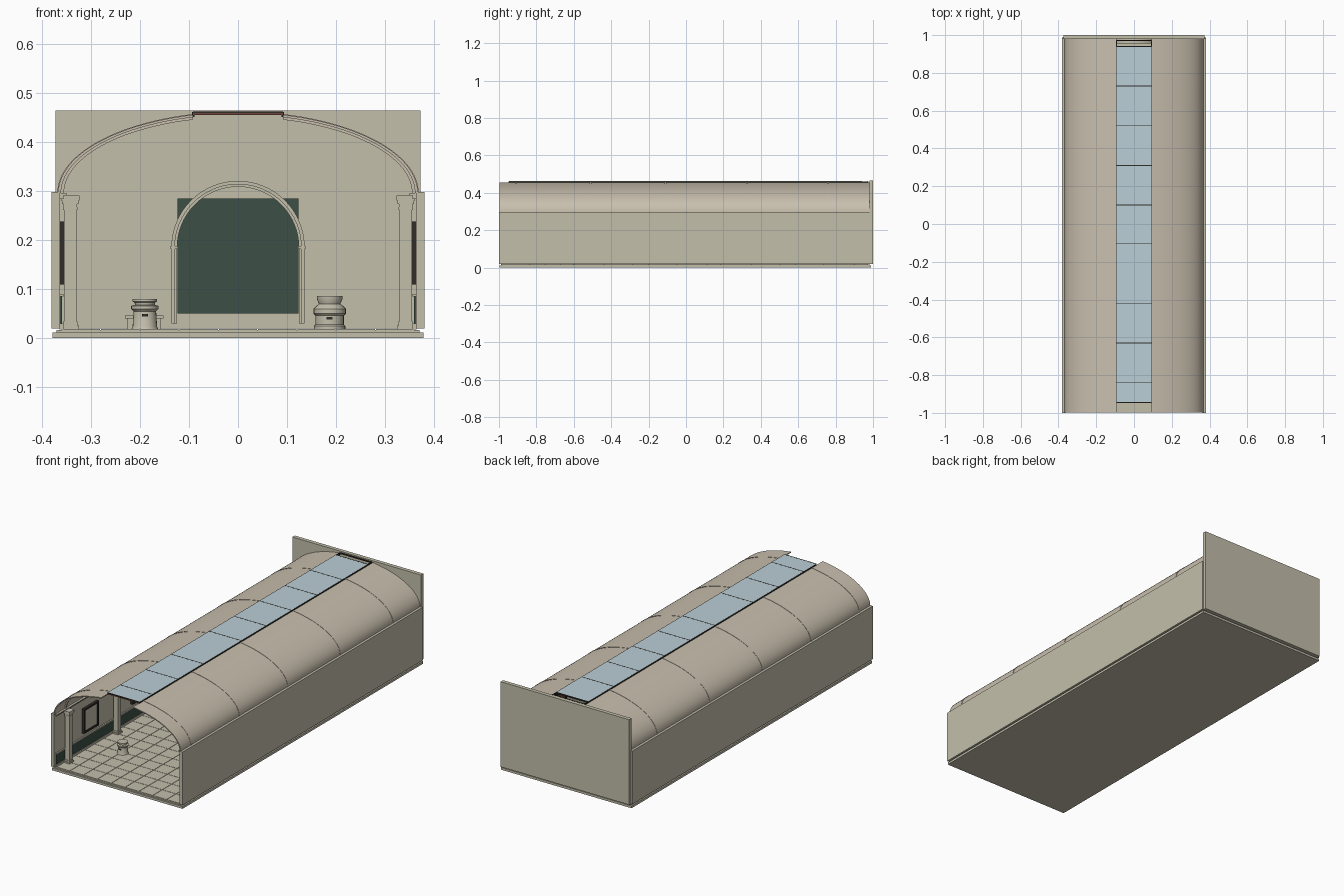
import bpy, bmesh
from math import sin, cos, pi, acos

if "Cube" in bpy.data.objects:
    bpy.data.objects.remove(bpy.data.objects["Cube"])


def material(name, *rgb):
    m = bpy.data.materials.new(name)
    m.use_nodes = True
    m.diffuse_color = (*rgb, 1)
    m.node_tree.nodes["Principled BSDF"].inputs["Base Color"].default_value = (*rgb, 1)
    return m


STONE = material("warm stone", .55, .52, .41)
PLASTER = material("vault plaster", .58, .52, .42)
GLASS = material("pale blue glass", .49, .62, .67)
GREEN = material("dark green", .046, .078, .058)
DARK = material("dark frame", .03, .025, .022)
BROWN = material("red brown trim", .16, .06, .04)


def finish(name, bm, mat, smooth=False):
    bmesh.ops.recalc_face_normals(bm, faces=bm.faces)
    mesh = bpy.data.meshes.new(name)
    bm.to_mesh(mesh)
    bm.free()
    mesh.materials.append(mat)
    ob = bpy.data.objects.new(name, mesh)
    bpy.context.collection.objects.link(ob)
    if smooth:
        bpy.ops.object.select_all(action="DESELECT")
        ob.select_set(True)
        bpy.context.view_layer.objects.active = ob
        bpy.ops.object.shade_smooth_by_angle(angle=.6)
    return ob


def add_box(bm, x0, x1, y0, y1, z0, z1):
    vs = bmesh.ops.create_cube(bm, size=1)["verts"]
    for v in vs:
        v.co = (x1 if v.co.x > 0 else x0, y1 if v.co.y > 0 else y0, z1 if v.co.z > 0 else z0)


def boxes(name, mat, *dims):
    bm = bmesh.new()
    for d in dims:
        add_box(bm, *d)
    return finish(name, bm, mat)


def band(name, outer, inner, y0, y1, mat):
    """Solid between two matching xz curves, swept along y."""
    bm = bmesh.new()
    rings = [[bm.verts.new((p[0], y, p[1])) for p, y in ((o, y0), (o, y1), (i, y1), (i, y0))]
             for o, i in zip(outer, inner)]
    for a, b in zip(rings, rings[1:]):
        for k in range(4):
            bm.faces.new((a[k], a[k - 1], b[k - 1], b[k]))
    bm.faces.new(rings[0])
    bm.faces.new(rings[-1])
    return finish(name, bm, mat, True)


def lathe(name, profile, x, y, mat, sides=24):
    bm = bmesh.new()
    rings = [[bm.verts.new((x + r * cos(2 * pi * k / sides), y + r * sin(2 * pi * k / sides), z))
              for k in range(sides)] for r, z in profile]
    for a, b in zip(rings, rings[1:]):
        for k in range(sides):
            bm.faces.new((a[k - 1], a[k], b[k], b[k - 1]))
    bm.faces.new(rings[0])
    bm.faces.new(rings[-1])
    return finish(name, bm, mat, True)


def vault_curve(side, a, b, x_end=.092, n=24):
    end = acos(x_end / a)
    return [(side * a * cos(end * k / n), .296 + b * sin(end * k / n)) for k in range(n + 1)]


BAYS = (-.91, -.51, -.11, .325, .76)
SIDES = ((1, "left"), (-1, "right"))


def mirrored(side, x0, x1, *rest):
    return (min(side * x0, side * x1), max(side * x0, side * x1), *rest)


# Base and tiled floor
boxes("floor_slab", STONE, (-.378, .378, -.998, .99, 0, .012),
      (-.37, .37, -.99, .985, .012, .0165))
bm = bmesh.new()
cols, rows = 9, 25
for i in range(cols):
    for j in range(rows):
        x, y = -.36 + .72 * i / cols, -.99 + 1.965 * j / rows
        add_box(bm, x + .001, x + .72 / cols - .001, y + .001, y + 1.965 / rows - .001, .015, .019)
finish("floor_tiles", bm, STONE)

# End wall
boxes("back_wall", STONE, (-.372, .372, .98, 1, .02, .465))

for s, label in SIDES:
    # Side wall, dado and cornice
    boxes(label + "_wall", STONE, mirrored(s, .363, .38, -1, .985, .02, .298))
    boxes(label + "_dado", GREEN, mirrored(s, .359, .364, -.985, .98, .03, .085))
    boxes(label + "_cornice", STONE, mirrored(s, .35, .364, -.99, .98, .291, .296),
          mirrored(s, .356, .364, -.99, .98, .284, .291),
          mirrored(s, .356, .364, -.99, .98, .085, .09),
          mirrored(s, .356, .364, -.99, .98, .018, .03))
    # Half vault with its ribs
    band(label + "_vault", vault_curve(s, .367, .165), vault_curve(s, .361, .160),
         -.998, .98, PLASTER)
    for n, y in enumerate(BAYS):
        band(f"{label}_rib_{n}", vault_curve(s, .3685, .1665), vault_curve(s, .355, .155),
             y - .005, y + .005, PLASTER)
        # Column: stacked base, shaft and capital
        x = s * .342
        layers = ((.018, .018, .026), (.015, .026, .034), (.0125, .034, .262),
                  (.015, .262, .268), (.0135, .268, .274), (.0165, .274, .281), (.019, .281, .291))
        boxes(f"{label}_column_{n}", STONE,
              *[(x - h, x + h, y - h, y + h, z0, z1) for h, z0, z1 in layers])
    # Framed pictures between columns
    for n, (a, b) in enumerate(zip(BAYS, BAYS[1:])):
        y = (a + b) / 2
        w, z0, z1, t = .06, .11, .238, .009
        boxes(f"{label}_picture_frame_{n}", DARK,
              mirrored(s, .349, .364, y - w, y - w + t, z0, z1),
              mirrored(s, .349, .364, y + w - t, y + w, z0, z1),
              mirrored(s, .349, .364, y - w + t, y + w - t, z0, z0 + t),
              mirrored(s, .349, .364, y - w + t, y + w - t, z1 - t, z1))
        boxes(f"{label}_canvas_{n}", BROWN if n % 2 else STONE,
              mirrored(s, .355, .364, y - w + t, y + w - t, z0 + t, z1 - t))
    # Skylight curb
    boxes(label + "_skylight_curb", DARK, mirrored(s, .089, .094, -.945, .975, .451, .4615))

# Skylight glazing and bars
boxes("skylight_glass", GLASS, (-.092, .092, -.945, .94, .459, .462))
bars = (-.945, -.84, -.63, -.42, -.105, .1, .31, .52, .73, .94, .972)
boxes("skylight_bars", DARK, *[(-.092, .092, y - .002, y + .002, .456, .4625) for y in bars])
boxes("skylight_end_trim", BROWN, (-.092, .092, -.948, -.942, .455, .459))


# Arched portal on the end wall
def arch(r, n=32):
    return ([(r, .03)] + [(r * cos(pi * k / n), .185 + r * sin(pi * k / n)) for k in range(n + 1)]
            + [(-r, .03)])


band("portal_outer_moulding", arch(.136), arch(.129), .955, .981, STONE)
band("portal_inner_moulding", arch(.13), arch(.124), .962, .981, STONE)
boxes("portal_panel", GREEN, (-.123, .123, .973, .981, .05, .285))
boxes("portal_imposts", STONE, *[mirrored(s, .122, .138, .953, .981, .182, .188) for s, _ in SIDES])

# Round pedestals on the floor
lathe("right_pedestal", [(.027, .019), (.025, .024), (.023, .055), (.028, .06), (.028, .066),
                         (.02, .068), (.021, .073), (.025, .075), (.025, .08)], -.19, -.68, STONE)
lathe("left_pedestal", [(.032, .019), (.032, .025), (.029, .028), (.029, .046), (.033, .05),
                        (.033, .06), (.027, .066), (.022, .07), (.026, .08), (.026, .086)],
      .187, .1, STONE)
boxes("pedestal_plates", DARK, (-.196, -.184, -.706, -.702, .044, .049),
      (.181, .193, .069, .073, .038, .043))

# Bench
boxes("bench", STONE, (-.23, -.152, .05, .15, .04, .046),
      *[(x, x + .012, y, y + .012, .018, .04) for x in (-.225, -.17) for y in (.055, .133)])
